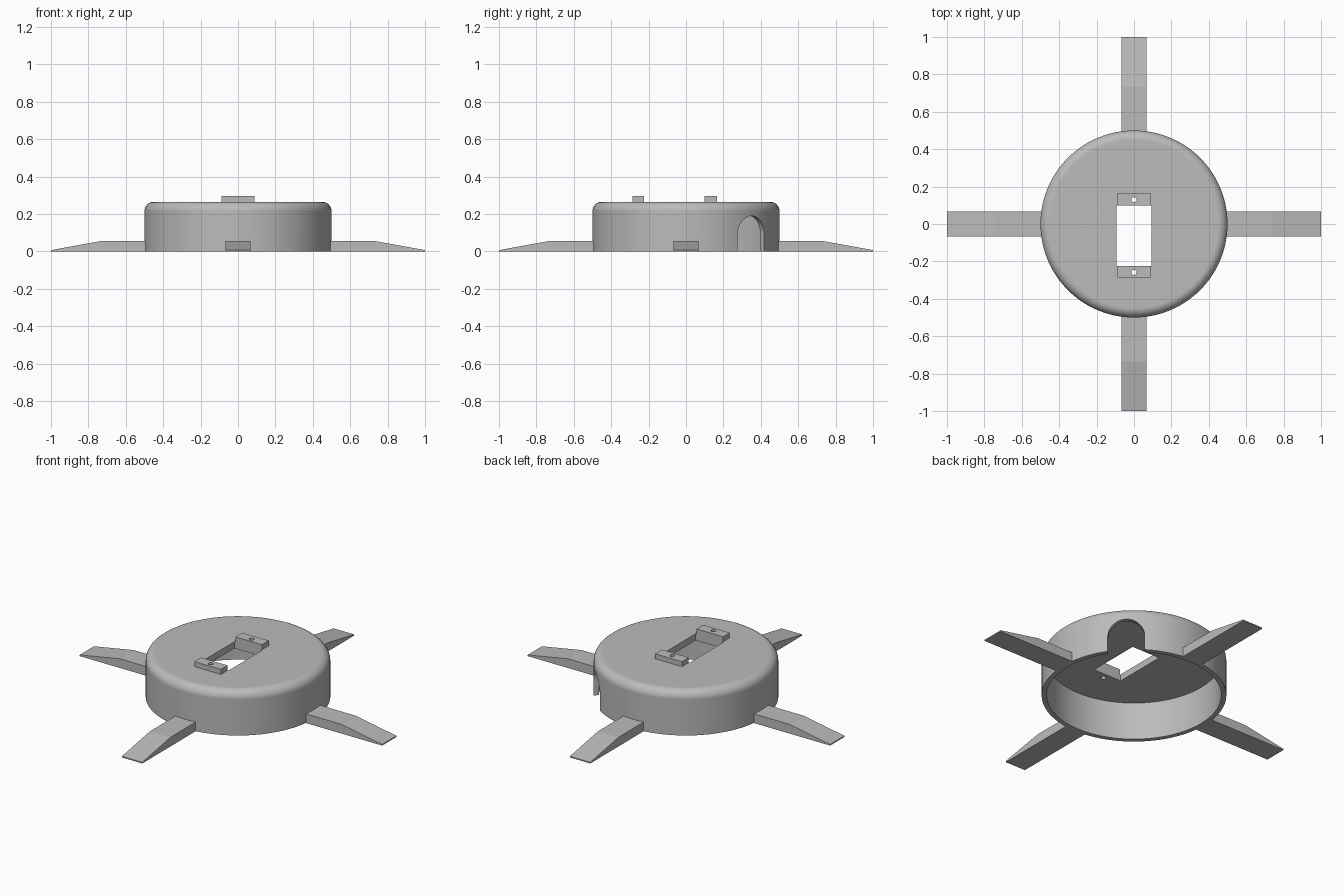
import bpy, bmesh, math
from mathutils import Matrix

cube = bpy.data.objects.get("Cube")
if cube:
    bpy.data.objects.remove(cube, do_unlink=True)

RADIUS, WALL, TOP, CEILING, FILLET = 0.5, 0.027, 0.265, 0.225, 0.05

grey = bpy.data.materials.new("plain_grey")
grey.use_nodes = True
colour = (0.5, 0.5, 0.5, 1)
grey.diffuse_color = colour
grey.node_tree.nodes["Principled BSDF"].inputs["Base Color"].default_value = colour


def make_object(name, bm):
    bmesh.ops.recalc_face_normals(bm, faces=bm.faces)
    mesh = bpy.data.meshes.new(name)
    bm.to_mesh(mesh)
    bm.free()
    mesh.materials.append(grey)
    obj = bpy.data.objects.new(name, mesh)
    bpy.context.collection.objects.link(obj)
    return obj


def box(name, x0, x1, y0, y1, z0, z1):
    bm = bmesh.new()
    place = Matrix.Translation(((x0 + x1) / 2, (y0 + y1) / 2, (z0 + z1) / 2))
    scale = Matrix.Diagonal((x1 - x0, y1 - y0, z1 - z0, 1))
    bmesh.ops.create_cube(bm, size=1, matrix=place @ scale)
    return make_object(name, bm)


def prism(name, outline, depth, matrix):
    """Extrude an outline in the xz plane symmetrically along y."""
    bm = bmesh.new()
    face = bm.faces.new([bm.verts.new((x, -depth / 2, z)) for x, z in outline])
    new = bmesh.ops.extrude_face_region(bm, geom=[face])["geom"]
    verts = [v for v in new if isinstance(v, bmesh.types.BMVert)]
    bmesh.ops.translate(bm, verts=verts, vec=(0, depth, 0))
    bmesh.ops.transform(bm, matrix=matrix, verts=bm.verts)
    return make_object(name, bm)


def drill(name, y):
    bm = bmesh.new()
    bmesh.ops.create_cone(bm, cap_ends=True, segments=16, radius1=0.014, radius2=0.014,
                          depth=0.4, matrix=Matrix.Translation((0, y, 0.3)))
    return make_object(name, bm)


def cut(obj, cutters):
    bpy.context.view_layer.objects.active = obj
    for cutter in cutters:
        mod = obj.modifiers.new("cut", 'BOOLEAN')
        mod.operation, mod.solver, mod.object = 'DIFFERENCE', 'EXACT', cutter
        bpy.ops.object.modifier_apply(modifier=mod.name)


# Hollow round housing, turned from a profile with a rounded top edge
profile = [(0, CEILING), (RADIUS - WALL, CEILING), (RADIUS - WALL, 0), (RADIUS, 0)]
for i in range(9):
    a = math.pi / 2 * i / 8
    profile.append((RADIUS - FILLET + FILLET * math.cos(a), TOP - FILLET + FILLET * math.sin(a)))
profile.append((0, TOP))
bm = bmesh.new()
ring = [bm.verts.new((x, 0, z)) for x, z in profile]
edges = [bm.edges.new(pair) for pair in zip(ring, ring[1:])]
bmesh.ops.spin(bm, geom=ring + edges, cent=(0, 0, 0), axis=(0, 0, 1),
               angle=math.tau, steps=96, use_merge=True)
bmesh.ops.remove_doubles(bm, verts=bm.verts, dist=1e-5)
housing = make_object("housing", bm)

# Cutters: central slot, arched cable opening and two screw holes
slot = box("slot_cutter", -0.093, 0.093, -0.224, 0.1, 0.1, 0.5)
arch = [(-0.1, -0.1), (0.1, -0.1)]
arch += [(0.1 * math.cos(math.pi * i / 24), 0.09 + 0.1 * math.sin(math.pi * i / 24))
         for i in range(25)]
turn = Matrix.Rotation(math.radians(-45), 4, 'Z') @ Matrix.Translation((0, 0.47, 0))
opening = prism("arch_cutter", arch, 0.2, turn)
mounts = {"back": (0.1, 0.165), "front": (-0.287, -0.224)}
drills = {side: drill(side + "_drill", sum(ys) / 2 - 0.003) for side, ys in mounts.items()}
cutters = [slot, opening, *drills.values()]
cut(housing, cutters)

# Mounting blocks at both ends of the slot
for side, (y0, y1) in mounts.items():
    block = box(side + "_mounting_block", -0.088, 0.088, y0, y1, TOP, 0.295)
    cut(block, [drills[side]])
for cutter in cutters:
    bpy.data.objects.remove(cutter, do_unlink=True)

# Smooth shading on the housing, with flat faces kept flat
bpy.ops.object.select_all(action='DESELECT')
housing.select_set(True)
bpy.context.view_layer.objects.active = housing
bpy.ops.object.shade_smooth_by_angle(angle=math.radians(30))
weighted = housing.modifiers.new("flat_top", 'WEIGHTED_NORMAL')
weighted.keep_sharp = True

# Four tapered feet
foot = [(0.49, 0), (1, 0), (1, 0.007), (0.735, 0.055), (0.49, 0.055)]
for i, side in enumerate(("left", "back", "right", "front")):
    prism(side + "_foot", foot, 0.135, Matrix.Rotation(math.pi / 2 * i, 4, 'Z'))
